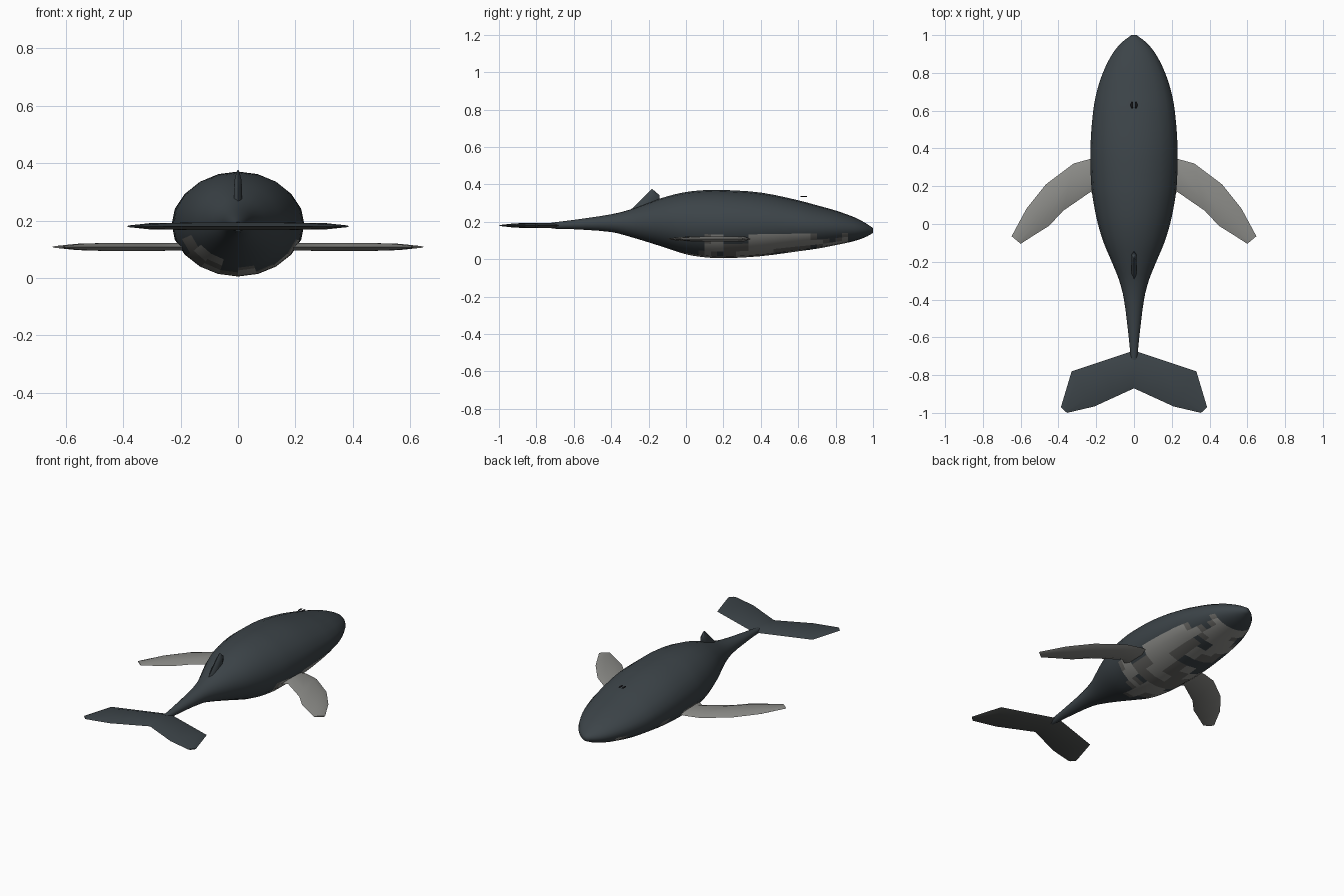
import bpy, bmesh, math
from mathutils import Vector, noise

if "Cube" in bpy.data.objects:
    bpy.data.objects.remove(bpy.data.objects["Cube"])


def material(name, rgb):
    m = bpy.data.materials.new(name)
    m.diffuse_color = (*rgb, 1)
    m.use_nodes = True
    m.node_tree.nodes["Principled BSDF"].inputs["Base Color"].default_value = m.diffuse_color
    return m


DARK = material("slate_skin", (0.045, 0.057, 0.065))
UNDER = material("grey_underside", (0.08, 0.085, 0.082))
MID = material("mottled_skin", (0.13, 0.128, 0.12))
PALE = material("pale_skin", (0.26, 0.26, 0.245))
BLACK = material("black_skin", (0.01, 0.01, 0.012))


def loft(name, rings, mats, pick=None, angle=60):
    """Skin a list of closed rings, cap both ends, smooth the result."""
    bm = bmesh.new()
    vs = [[bm.verts.new(p) for p in ring] for ring in rings]
    n = len(vs[0])
    for a, b in zip(vs, vs[1:]):
        for i in range(n):
            j = (i + 1) % n
            bm.faces.new((a[i], a[j], b[j], b[i]))
    bm.faces.new(vs[0])
    bm.faces.new(vs[-1])
    bmesh.ops.recalc_face_normals(bm, faces=bm.faces)
    for f in bm.faces:
        f.material_index = pick(f) if pick else 0
    me = bpy.data.meshes.new(name)
    bm.to_mesh(me)
    bm.free()
    for m in mats:
        me.materials.append(m)
    ob = bpy.data.objects.new(name, me)
    bpy.context.collection.objects.link(ob)
    bpy.ops.object.select_all(action='DESELECT')
    bpy.context.view_layer.objects.active = ob
    ob.select_set(True)
    bpy.ops.object.shade_smooth_by_angle(angle=math.radians(angle))
    return ob


def blade(name, sections, place, mats, pick=None, mirror=True):
    """Thin fin: each section is leading point, trailing point, half thickness."""
    rings = []
    for lead, trail, t in sections:
        a, b = Vector(lead), Vector(trail)
        p, q = a.lerp(b, 0.2), a.lerp(b, 0.75)
        ring = [(a, 0), (p, t), (q, t), (b, 0), (q, -t), (p, -t)]
        rings.append([place(v.x, v.y, h) for v, h in ring])
    ob = loft(name, rings, mats, pick)
    if mirror:
        ob.modifiers.new("mirror", 'MIRROR')
    return ob


# Body stations: y, half width, top z, bottom z
stations = [Vector(s) for s in (
    (-0.72, 0.016, 0.195, 0.163), (-0.6, 0.028, 0.21, 0.16),
    (-0.4, 0.053, 0.24, 0.145), (-0.3, 0.078, 0.265, 0.12),
    (-0.2, 0.118, 0.302, 0.09), (-0.1, 0.16, 0.336, 0.058),
    (0.0, 0.191, 0.359, 0.026), (0.1, 0.212, 0.369, 0.01),
    (0.2, 0.226, 0.37, 0.005), (0.4, 0.231, 0.356, 0.016),
    (0.6, 0.216, 0.315, 0.042), (0.7, 0.197, 0.288, 0.056),
    (0.8, 0.165, 0.26, 0.075), (0.9, 0.115, 0.224, 0.097),
    (0.96, 0.066, 0.193, 0.118), (1.0, 0.014, 0.166, 0.14))]


def curve_through(pts, steps):
    out = []
    for i in range(len(pts) - 1):
        a, b = pts[max(i - 1, 0)], pts[i]
        c, d = pts[i + 1], pts[min(i + 2, len(pts) - 1)]
        # tangents scaled to the uneven station spacing
        h = c[0] - b[0]
        m0 = (c - a) * (h / (c[0] - a[0]))
        m1 = (d - b) * (h / (d[0] - b[0]))
        for k in range(steps):
            t = k / steps
            out.append(b * (2*t**3 - 3*t**2 + 1) + m0 * (t**3 - 2*t**2 + t)
                       + c * (3*t**2 - 2*t**3) + m1 * (t**3 - t**2))
    return out + [pts[-1]]


def oval(s, n=20):
    y, w, top, bot = s
    return [(w * math.sin(2 * math.pi * i / n), y,
             (top + bot) / 2 + (top - bot) / 2 * math.cos(2 * math.pi * i / n))
            for i in range(n)]


def belly(f):
    # mottled pale patches on the throat and belly
    c = f.calc_center_median()
    if f.normal.z > -0.45 or not -0.1 < c.y < 0.85:
        return 0
    v = noise.noise(c * 9) - 0.5 * f.normal.z - 0.3
    return 2 if v > 0.22 else 1 if v > 0.02 else 0


loft("body", [oval(s) for s in curve_through(stations, 3)],
     [DARK, MID, PALE], belly)

# Pectoral fins
blade("pectoral_fins", [
    ((0.15, 0.34), (0.15, 0.12), 0.013), ((0.23, 0.345), (0.23, 0.17), 0.013),
    ((0.32, 0.32), (0.375, 0.07), 0.014), ((0.466, 0.21), (0.45, -0.01), 0.014),
    ((0.57, 0.08), (0.53, -0.06), 0.011), ((0.648, -0.065), (0.60, -0.105), 0.003)],
    lambda x, y, h: (x, y, 0.108 + h), [PALE])

# Tail flukes, greyer underneath
blade("tail_flukes", [
    ((0.0, -0.67), (0.0, -0.87), 0.013), ((0.165, -0.725), (0.105, -0.918), 0.013),
    ((0.33, -0.78), (0.21, -0.966), 0.011), ((0.387, -0.97), (0.355, -1.0), 0.003)],
    lambda x, y, h: (x, y, 0.18 + h), [DARK, UNDER],
    lambda f: 1 if f.normal.z < -0.2 else 0)

# Dorsal fin
blade("dorsal_fin", [
    ((-0.33, 0.235), (-0.14, 0.25), 0.015), ((-0.275, 0.283), (-0.143, 0.32), 0.014),
    ((-0.215, 0.343), (-0.143, 0.343), 0.012), ((-0.182, 0.376), (-0.165, 0.362), 0.004)],
    lambda y, z, h: (h, y, z), [DARK], mirror=False)

# Blowholes
for side in (-1, 1):
    bpy.ops.mesh.primitive_uv_sphere_add(segments=12, ring_count=8, radius=1,
                                         location=(side * 0.011, 0.63, 0.335))
    hole = bpy.context.object
    hole.name = "blowhole_left" if side < 0 else "blowhole_right"
    hole.scale = (0.007, 0.02, 0.003)
    hole.data.materials.append(BLACK)
    bpy.ops.object.shade_smooth_by_angle()
